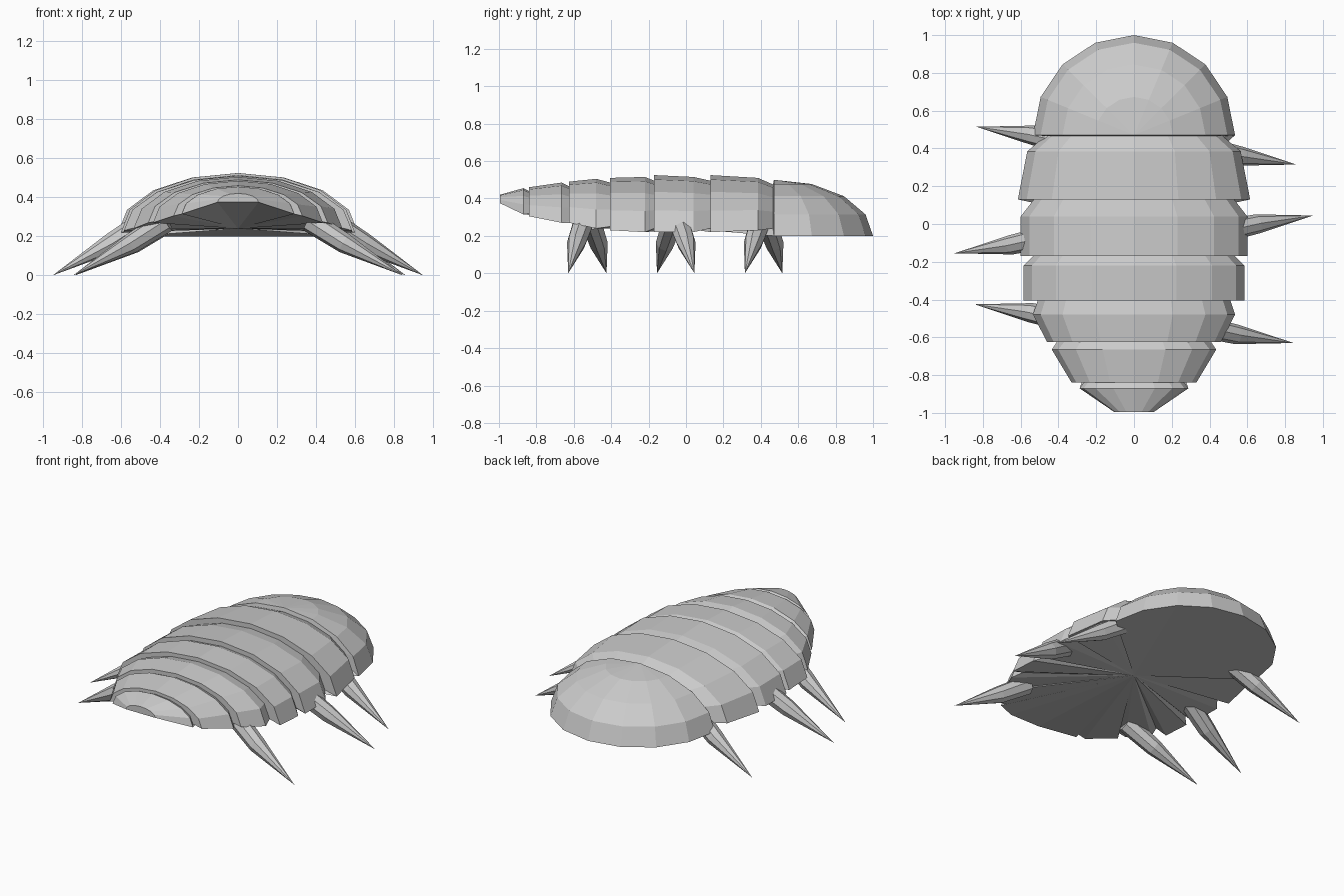
import bpy, bmesh
from math import sin, cos, pi
from mathutils import Vector

if "Cube" in bpy.data.objects:
    bpy.data.objects.remove(bpy.data.objects["Cube"])

N = 8  # sides per half-round arch


def finish(bm, name):
    bmesh.ops.recalc_face_normals(bm, faces=bm.faces)
    mesh = bpy.data.meshes.new(name)
    bm.to_mesh(mesh)
    bm.free()
    obj = bpy.data.objects.new(name, mesh)
    bpy.context.collection.objects.link(obj)
    return obj


def bridge(bm, a, b, closed=False):
    n = len(a)
    for i in range(n if closed else n - 1):
        j = (i + 1) % n
        bm.faces.new((a[i], a[j], b[j], b[i]))


def arch(bm, y, w, z0, z1):
    return [bm.verts.new((w * cos(pi * i / N), y, z0 + (z1 - z0) * sin(pi * i / N)))
            for i in range(N + 1)]


# Armoured shell: (y, half width, lower z, top z) along the overlapping plates
PLATES = [
    (0.47, 0.535, 0.20, 0.50),
    (0.465, 0.47, 0.24, 0.475), (0.385, 0.565, 0.23, 0.51), (0.13, 0.615, 0.22, 0.525),
    (0.13, 0.53, 0.24, 0.495), (0.04, 0.60, 0.22, 0.515), (-0.17, 0.60, 0.22, 0.525),
    (-0.17, 0.535, 0.24, 0.495), (-0.22, 0.585, 0.22, 0.515), (-0.405, 0.585, 0.23, 0.51),
    (-0.405, 0.51, 0.25, 0.485), (-0.48, 0.535, 0.24, 0.505), (-0.625, 0.46, 0.27, 0.49),
    (-0.625, 0.40, 0.28, 0.465), (-0.665, 0.435, 0.27, 0.485), (-0.84, 0.33, 0.305, 0.46),
    (-0.84, 0.265, 0.32, 0.44), (-0.87, 0.288, 0.315, 0.455), (-0.995, 0.105, 0.375, 0.42),
]
bm = bmesh.new()
rings = [arch(bm, *p) for p in PLATES]
for a, b in zip(rings, rings[1:]):
    bridge(bm, a, b)
bm.faces.new(rings[-1])

# Head shield: quarter dome joined to the first arch
pole = bm.verts.new((0, 0.47, 0.50))
rows = []
for i in range(N // 2):
    t = pi * i / N
    rows.append([bm.verts.new((0.535 * cos(t) * cos(pi * j / N),
                               0.47 + 0.53 * cos(t) * sin(pi * j / N),
                               0.20 + 0.30 * sin(t))) for j in range(N + 1)])
for a, b in zip(rows, rows[1:]):
    bridge(bm, a, b)
for j in range(N):
    bm.faces.new((rows[-1][j], rows[-1][j + 1], pole))
bmesh.ops.remove_doubles(bm, verts=bm.verts, dist=0.0005)

# Underside: fan from the open rim to the belly centre
rim = [e for e in bm.edges if e.is_boundary]
belly = bm.verts.new((0, 0, 0.24))
for e in rim:
    bm.faces.new((e.verts[0], e.verts[1], belly))
finish(bm, "shell")


# Legs: bent spikes, base -> knee -> tip
def leg(name, x, y, lean):
    s = 1 if x > 0 else -1
    base = Vector((x - 0.48 * s, y - 0.085 * lean, 0.28))
    knee = Vector((x - 0.30 * s, y - 0.045 * lean, 0.165))
    tip = Vector((x, y, 0))
    axis = (tip - base).normalized()
    u = axis.cross(Vector((0, 0, 1))).normalized()
    v = axis.cross(u)
    bm = bmesh.new()
    loops = [[bm.verts.new(c + r * (u * cos(2 * pi * i / 8) + v * sin(2 * pi * i / 8)))
              for i in range(8)] for c, r in ((base, 0.058), (knee, 0.052))]
    bridge(bm, *loops, closed=True)
    bm.faces.new(loops[0])
    t = bm.verts.new(tip)
    for i in range(8):
        bm.faces.new((loops[1][i], loops[1][(i + 1) % 8], t))
    finish(bm, name)


for name, x, y, lean in (
        ("leg_head_right", 0.86, 0.315, -1), ("leg_middle_right", 0.95, 0.045, 1),
        ("leg_tail_right", 0.845, -0.63, -1), ("leg_head_left", -0.835, 0.515, 1),
        ("leg_middle_left", -0.95, -0.155, -1), ("leg_tail_left", -0.845, -0.425, 1)):
    leg(name, x, y, lean)
